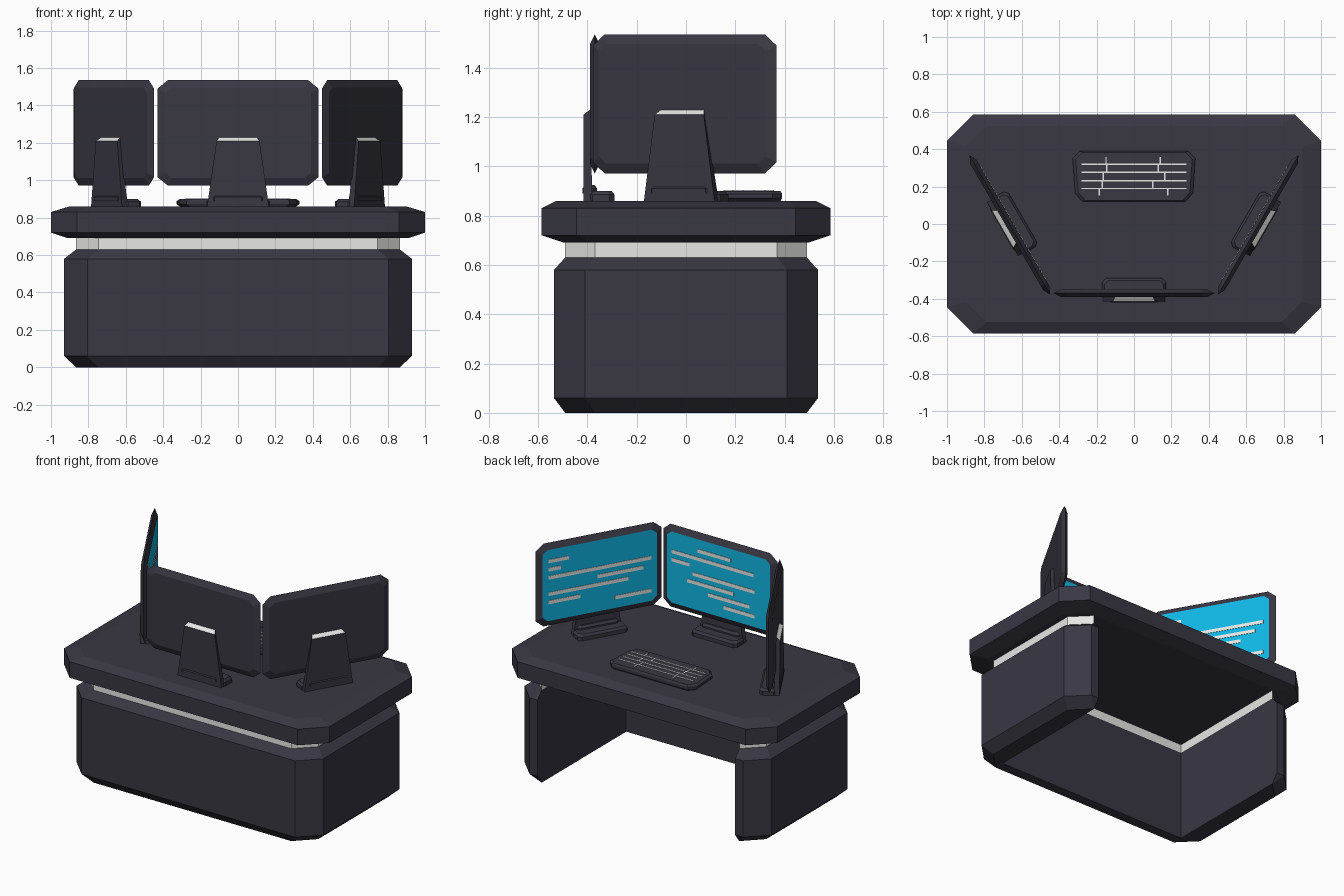
import bpy, bmesh, math
from mathutils import Matrix, Vector

if "Cube" in bpy.data.objects:
    bpy.data.objects.remove(bpy.data.objects["Cube"])


def mat(name, rgb):
    m = bpy.data.materials.new(name)
    m.diffuse_color = (*rgb, 1)
    m.use_nodes = True
    m.node_tree.nodes["Principled BSDF"].inputs["Base Color"].default_value = m.diffuse_color
    return m


DARK = mat("dark slate", (0.041, 0.038, 0.055))
WHITE = mat("off white", (0.80, 0.80, 0.78))
CYAN = mat("screen cyan", (0.005, 0.47, 0.78))


def loft(bm, rings):
    """Skin matching closed rings of 3D points and cap both ends."""
    vs = [[bm.verts.new(p) for p in r] for r in rings]
    n = len(vs[0])
    for a, b in zip(vs, vs[1:]):
        for i in range(n):
            j = (i + 1) % n
            bm.faces.new((a[i], a[j], b[j], b[i]))
    bm.faces.new(vs[0][::-1])
    bm.faces.new(vs[-1])


def box(bm, x0, x1, y0, y1, z0, z1):
    loft(bm, [[(x0, y0, z), (x1, y0, z), (x1, y1, z), (x0, y1, z)] for z in (z0, z1)])


def finish(name, bm, mats, rule=None, xf=Matrix()):
    bmesh.ops.remove_doubles(bm, verts=bm.verts, dist=1e-4)
    bmesh.ops.recalc_face_normals(bm, faces=bm.faces)
    for f in bm.faces:
        if rule and rule(f):
            f.material_index = 1
    me = bpy.data.meshes.new(name)
    bm.to_mesh(me)
    bm.free()
    for m in mats:
        me.materials.append(m)
    ob = bpy.data.objects.new(name, me)
    ob.matrix_world = xf
    bpy.context.collection.objects.link(ob)
    return ob


def octagon(hx, hy, cx, cy):
    """Rectangle of half size hx, hy with corners cut by cx, cy."""
    q = [(hx, hy - cy), (hx - cx, hy)]
    return (q + [(-x, y) for x, y in q[::-1]] + [(-x, -y) for x, y in q]
            + [(x, -y) for x, y in q[::-1]])


def at_z(pts, z):
    return [(x, y, z) for x, y in pts]


# Table top: bevelled octagonal slab
bm = bmesh.new()
loft(bm, [at_z(octagon(0.91, 0.495, 0.125, 0.12), 0.69),
          at_z(octagon(1.0, 0.585, 0.14, 0.14), 0.72),
          at_z(octagon(1.0, 0.585, 0.14, 0.14), 0.83),
          at_z(octagon(0.90, 0.525, 0.11, 0.11), 0.86)])
finish("table_top", bm, [DARK])


# Desk body: U-shaped wall, open at the back
def u_ring(full, z):
    hx, hy, c = (0.93, 0.535, 0.125) if full else (0.865, 0.49, 0.12)
    half = [(0.745, -0.42), (0.745, hy), (hx - c, hy), (hx, hy - c),
            (hx, c - hy), (hx - c, -hy)]
    return at_z(half + [(-x, y) for x, y in half[::-1]], z)


bm = bmesh.new()
loft(bm, [u_ring(False, 0), u_ring(True, 0.06), u_ring(True, 0.58), u_ring(False, 0.63)])
finish("desk_body", bm, [DARK])
bm = bmesh.new()
loft(bm, [u_ring(False, 0.63), u_ring(False, 0.69)])
finish("light_band", bm, [WHITE])

# Monitors: text rows are (row, start, end) as seen by the user
TEXT_A = [(0, .05, .23), (1, .05, .16), (2, .05, .95), (3, .48, .88),
          (4, .05, .75), (5, .05, .33), (6, .63, .95)]
TEXT_B = [(0, .30, .62), (1, .05, .84), (2, .05, .22), (3, .25, .85),
          (4, .20, .65), (5, .40, .80), (6, .55, .85)]


def monitor(side, x, y, angle, text):
    xf = Matrix.Translation((x, y, 0)) @ Matrix.Rotation(math.radians(angle), 4, 'Z')
    # display panel with the whole front face as the screen
    bm = bmesh.new()
    rings = []
    for yy, inset in ((-0.02, 0.04), (0, 0), (0.02, 0.04)):
        o = octagon(0.43 - inset, 0.282 - inset, 0.055 - inset * 0.5, 0.045 - inset * 0.4)
        rings.append([(px, yy, 1.253 + pz) for px, pz in o])
    loft(bm, rings)
    finish(side + "_display", bm, [DARK, CYAN], lambda f: f.normal.y > 0.95, xf)
    # text lines on the screen
    bm = bmesh.new()
    for row, a, b in text:
        z = 1.495 - 0.485 * (0.16 + 0.115 * row)
        box(bm, 0.39 - b * 0.78, 0.39 - a * 0.78, 0.019, 0.023, z - 0.012, z + 0.012)
    finish(side + "_screen_lines", bm, [WHITE], None, xf)
    # tapered neck with a light sloping top
    bm = bmesh.new()
    loft(bm, [[(-.165, -.045, .86), (.165, -.045, .86), (.165, -.01, .86), (-.165, -.01, .86)],
              [(-.115, -.045, 1.21), (.115, -.045, 1.21), (.10, -.018, 1.23), (-.10, -.018, 1.23)]])
    finish(side + "_neck", bm, [DARK, WHITE],
           lambda f: f.normal.z > 0.3 and f.calc_center_median().z > 1.15, xf)
    # foot
    bm = bmesh.new()
    for h, d, c, z0, z1 in ((0.17, 0.055, 0.02, 0.86, 0.90), (0.14, 0.03, 0.015, 0.89, 0.925)):
        yc = -0.03 + d if z0 < 0.88 else -0.02
        loft(bm, [[(px, py + yc + 0.0, z) for px, py in octagon(h - i, d - i, c, c)]
                  for z, i in ((z0, 0), (z1 - 0.015, 0), (z1, 0.012))])
    finish(side + "_foot", bm, [DARK], None, xf)


monitor("centre", 0, -0.37, 0, TEXT_B)
monitor("right", 0.664, -0.005, 60, TEXT_A)
monitor("left", -0.664, -0.005, -60, TEXT_A)


# Keyboard: slightly tapered slab
def key_ring(s, z):
    half = [(0.275, 0.12), (0.315, 0.165), (0.328, 0.35), (0.29, 0.39)]
    pts = half + [(-x, y) for x, y in half[::-1]]
    return [(x * s, 0.255 + (y - 0.255) * s, z) for x, y in pts]


bm = bmesh.new()
loft(bm, [key_ring(0.95, 0.86), key_ring(1, 0.872), key_ring(1, 0.888), key_ring(0.95, 0.90)])
finish("keyboard", bm, [DARK])

# Key gaps: four lines across, two ticks in each row
bm = bmesh.new()
lines = [0.32, 0.276, 0.232, 0.19]
for y in lines:
    box(bm, -0.28, 0.28, y - 0.0035, y + 0.0035, 0.899, 0.903)
edges = [0.357] + lines + [0.152]
ticks = [(-.15, .14), (-.145, .13), (-.165, .165), (-.17, .10), (-.185, .18)]
for (y1, y0), xs in zip(zip(edges, edges[1:]), ticks):
    for x in xs:
        box(bm, x - 0.0035, x + 0.0035, y0, y1, 0.899, 0.903)
finish("key_gaps", bm, [WHITE])
